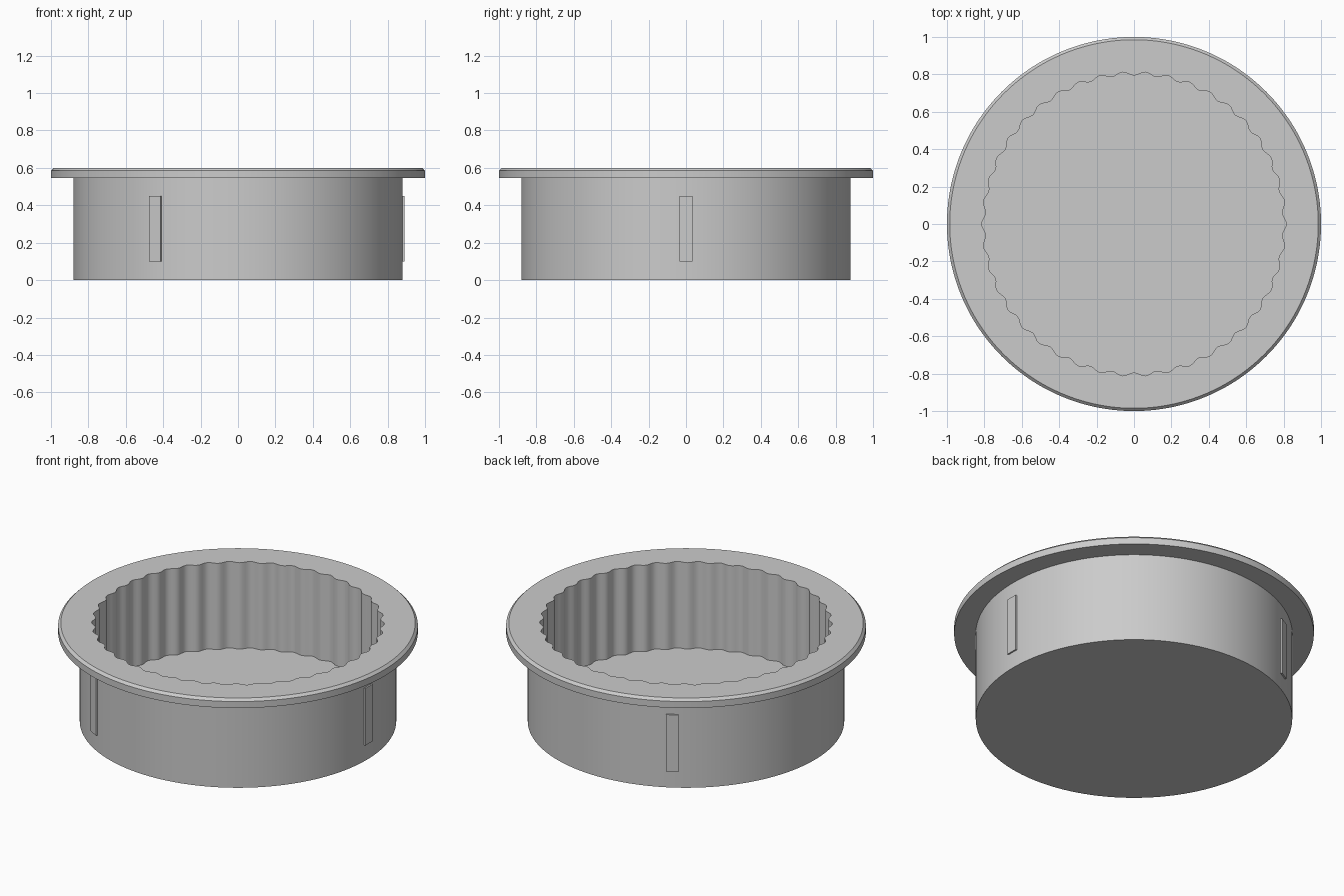
import bpy, bmesh, math

if "Cube" in bpy.data.objects:
    bpy.data.objects.remove(bpy.data.objects["Cube"])

FLUTES = 42
N = FLUTES * 8


def add_object(name, bm):
    bmesh.ops.recalc_face_normals(bm, faces=bm.faces)
    mesh = bpy.data.meshes.new(name)
    bm.to_mesh(mesh)
    bm.free()
    obj = bpy.data.objects.new(name, mesh)
    bpy.context.collection.objects.link(obj)
    return obj


def flute(a):
    return 0.804 + 0.010 * math.cos(FLUTES * a)


# Flanged cup: outer profile, then the fluted bore down to the floor
bm = bmesh.new()
profile = [(0.88, 0), (0.88, 0.545), (1.0, 0.545), (1.0, 0.585), (0.985, 0.6),
           (flute, 0.6), (flute, 0.07)]
rings = []
for r, z in profile:
    ring = []
    for i in range(N):
        a = 2 * math.pi * i / N
        rad = r(a) if callable(r) else r
        ring.append(bm.verts.new((rad * math.cos(a), rad * math.sin(a), z)))
    rings.append(ring)
for lo, hi in zip(rings, rings[1:]):
    for i in range(N):
        j = (i + 1) % N
        bm.faces.new((lo[i], lo[j], hi[j], hi[i]))
bm.faces.new(rings[0])
bm.faces.new(rings[-1])
cup = add_object("flanged_cup", bm)
bpy.context.view_layer.objects.active = cup
cup.select_set(True)
bpy.ops.object.shade_smooth_by_angle(angle=math.radians(30))

# Three shallow grip ribs around the outside wall
for k in range(3):
    bm = bmesh.new()
    bmesh.ops.create_cube(bm, size=1)
    bmesh.ops.scale(bm, vec=(0.03, 0.07, 0.35), verts=bm.verts)
    bmesh.ops.translate(bm, vec=(0.874, 0, 0.275), verts=bm.verts)
    rib = add_object(f"grip_rib_{k + 1}", bm)
    rib.rotation_euler.z = math.radians(120 * k)
